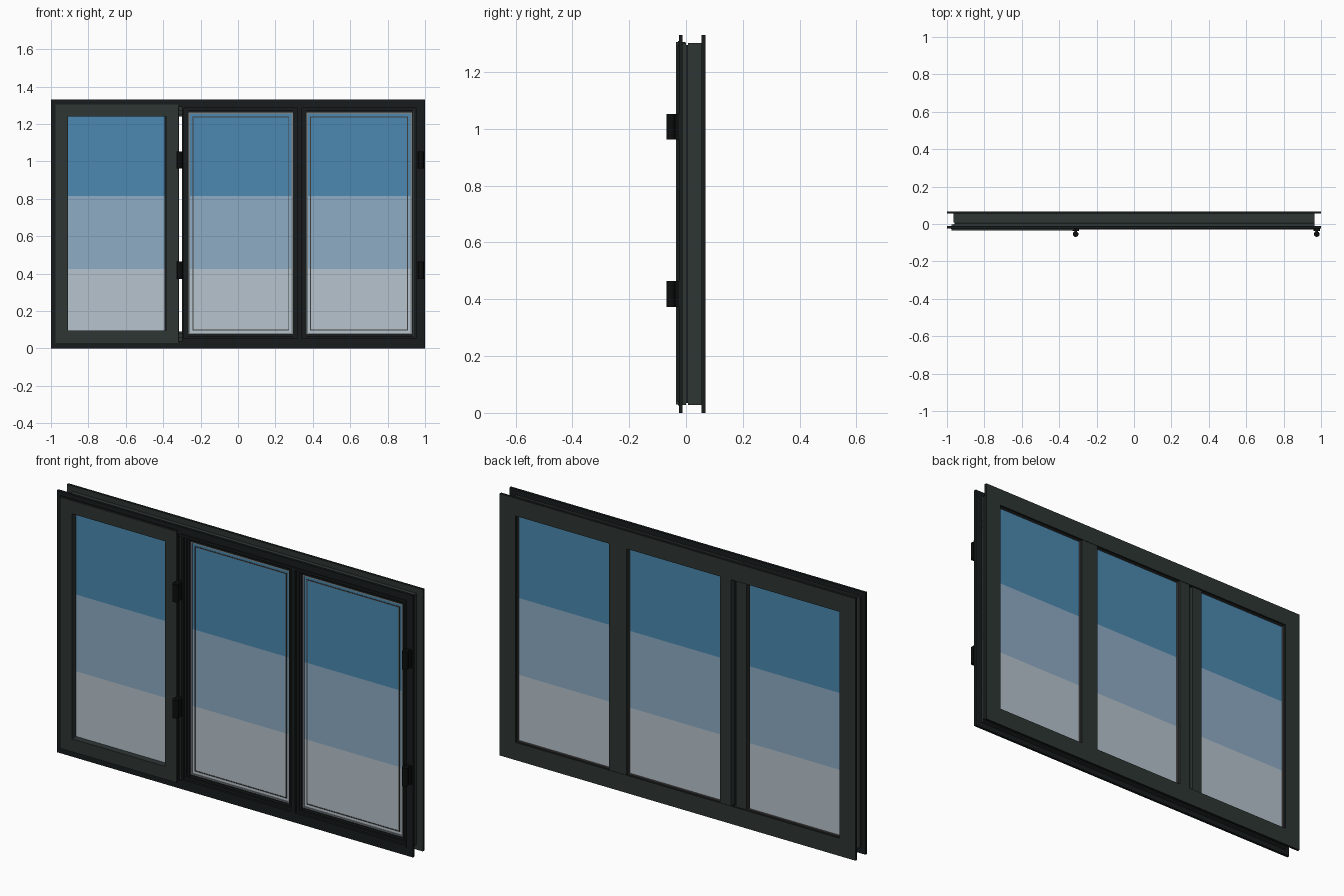
import bpy
import bmesh

cube = bpy.data.objects.get("Cube")
if cube:
    bpy.data.objects.remove(cube, do_unlink=True)


def material(name, rgb):
    """Flat colour from 0-255 display values, stored as linear."""
    lin = []
    for v in rgb:
        c = v / 255
        lin.append(c / 12.92 if c <= 0.04045 else ((c + 0.055) / 1.055) ** 2.4)
    m = bpy.data.materials.new(name)
    m.use_nodes = True
    m.diffuse_color = (*lin, 1)
    bsdf = m.node_tree.nodes["Principled BSDF"]
    bsdf.inputs["Base Color"].default_value = (*lin, 1)
    bsdf.inputs["Roughness"].default_value = 0.6
    return m


FRAME = material("green_grey_frame", (45, 54, 52))
DARK = material("dark_charcoal", (23, 28, 28))
BLACK = material("hinge_black", (12, 14, 14))
SEAL = material("grey_seal", (125, 132, 135))
SPACER = material("brown_grey_spacer", (66, 64, 62))
SKY = material("glass_blue", (76, 137, 177))
HAZE = material("glass_pale_blue", (142, 172, 197))
PALE = material("glass_pale_grey", (183, 196, 205))


def finish(name, bm, mat, edge_mat=None):
    bmesh.ops.recalc_face_normals(bm, faces=bm.faces)
    me = bpy.data.meshes.new(name)
    me.materials.append(mat)
    if edge_mat:
        # faces not looking forwards or backwards take the edge colour
        me.materials.append(edge_mat)
        for f in bm.faces:
            f.material_index = 0 if abs(f.normal.y) > 0.5 else 1
    bm.to_mesh(me)
    bm.free()
    ob = bpy.data.objects.new(name, me)
    bpy.context.collection.objects.link(ob)
    return ob


def box(name, x, y, z, mat, edge_mat=None):
    bm = bmesh.new()
    bmesh.ops.create_cube(bm, size=1)
    for v in bm.verts:
        v.co = [(a + b) / 2 + c * (b - a) for (a, b), c in zip((x, y, z), v.co)]
    return finish(name, bm, mat, edge_mat)


def ring(name, x, z, width, y, mat, edge_mat=None):
    """Rectangular frame with mitred corners."""
    bm = bmesh.new()

    def loop(inset, depth):
        x0, x1, z0, z1 = x[0] + inset, x[1] - inset, z[0] + inset, z[1] - inset
        return [bm.verts.new((px, depth, pz))
                for px, pz in ((x0, z0), (x1, z0), (x1, z1), (x0, z1))]

    loops = [loop(0, y[0]), loop(width, y[0]), loop(width, y[1]), loop(0, y[1])]
    for a, b in zip(loops, loops[1:] + loops[:1]):
        for i in range(4):
            j = (i + 1) % 4
            bm.faces.new((a[i], a[j], b[j], b[i]))
    return finish(name, bm, mat, edge_mat)


def inset(span, d):
    return (span[0] + d, span[1] - d)


FULL_X, FULL_Z = (-1, 1), (0, 1.33)
OPEN_Z = (0.09, 1.24)

# Outer frame: front flange, recessed web, wide rear flange
ring("front_flange", FULL_X, FULL_Z, 0.04, (-0.025, -0.012), DARK)
ring("frame_web_front", inset(FULL_X, 0.035), inset(FULL_Z, 0.028), 0.03, (-0.012, 0.0), FRAME)
ring("frame_web_groove", inset(FULL_X, 0.04), inset(FULL_Z, 0.034), 0.025, (0.0, 0.007), DARK)
ring("frame_web_back", inset(FULL_X, 0.035), inset(FULL_Z, 0.028), 0.054, (0.007, 0.055), FRAME)
ring("back_flange", FULL_X, FULL_Z, 0.09, (0.055, 0.068), FRAME, DARK)

# Rear mullions, with an open slot beside the hinged sash
box("back_mullion", (0.287, 0.386), (0.045, 0.066), OPEN_Z, FRAME)
box("mullion_core", (0.294, 0.366), (-0.012, 0.046), (0.05, 1.28), DARK)
box("hinge_post_back", (-0.3, -0.237), (0.045, 0.066), OPEN_Z, FRAME)
box("hinge_post_core", (-0.3, -0.264), (-0.012, 0.046), (0.05, 1.28), DARK)
box("sash_stile_back", (-0.382, -0.322), (0.045, 0.06), OPEN_Z, FRAME)
box("sash_stile_core", (-0.392, -0.322), (-0.012, 0.046), (0.05, 1.28), DARK)

# Closed hinged sash
SASH_X, SASH_Z = (-0.975, -0.32), (0.03, 1.305)
ring("sash_frame", SASH_X, SASH_Z, 0.066, (-0.035, -0.002), FRAME)
ring("sash_lip", inset(SASH_X, -0.004), inset(SASH_Z, -0.004), 0.03, (-0.028, -0.02), DARK)

# Stepped rebates around the two remaining bays
BAY_Z = (0.04, 1.296)
BAYS = {"middle": (-0.3, 0.33), "right": (0.33, 0.965)}
for bay, span in BAYS.items():
    for step, front in enumerate((-0.03, -0.018, -0.008)):
        d = step * 0.012
        ring(f"{bay}_rebate_{step + 1}", inset(span, d), inset(BAY_Z, d),
             0.012, (front, 0.01), DARK)
    ring(f"{bay}_glass_seal", inset(span, 0.036), inset(BAY_Z, 0.036),
         0.007, (-0.004, 0.002), SEAL)
    ring(f"{bay}_spacer_line", inset(span, 0.056), inset(BAY_Z, 0.056),
         0.005, (-0.002, 0.001), SPACER)

# Glass in three stacked colour bands
PANES = {"left": (-0.915, -0.382), "middle": (-0.264, 0.294), "right": (0.366, 0.929)}
BANDS = (("lower", (0.076, 0.425), PALE), ("centre", (0.425, 0.815), HAZE),
         ("upper", (0.815, 1.26), SKY))
for side, span in PANES.items():
    for level, z, mat in BANDS:
        box(f"{side}_glass_{level}", span, (0.0, 0.045), z, mat)

# Thin rear seals lining each opening
for side, span in {"left": (-0.912, -0.38), "middle": (-0.239, 0.289),
                   "right": (0.384, 0.912)}.items():
    ring(f"{side}_back_seal", span, inset(OPEN_Z, -0.002), 0.005, (0.044, 0.056), SPACER)

# Hinges: barrel and leaf
for side, x in {"left": -0.312, "right": 0.977}.items():
    for level, z in {"lower": (0.372, 0.464), "upper": (0.963, 1.053)}.items():
        bpy.ops.mesh.primitive_cylinder_add(
            vertices=20, radius=0.015, depth=z[1] - z[0],
            location=(x, -0.054, (z[0] + z[1]) / 2))
        barrel = bpy.context.object
        barrel.name = f"{side}_{level}_hinge_barrel"
        barrel.data.materials.append(BLACK)
        bpy.ops.object.shade_smooth_by_angle()
        box(f"{side}_{level}_hinge_leaf", (x - 0.006, x + 0.006), (-0.054, -0.015), z, BLACK)
        box(f"{side}_{level}_hinge_plate", (x - 0.016, x + 0.018), (-0.037, -0.02), z, BLACK)
